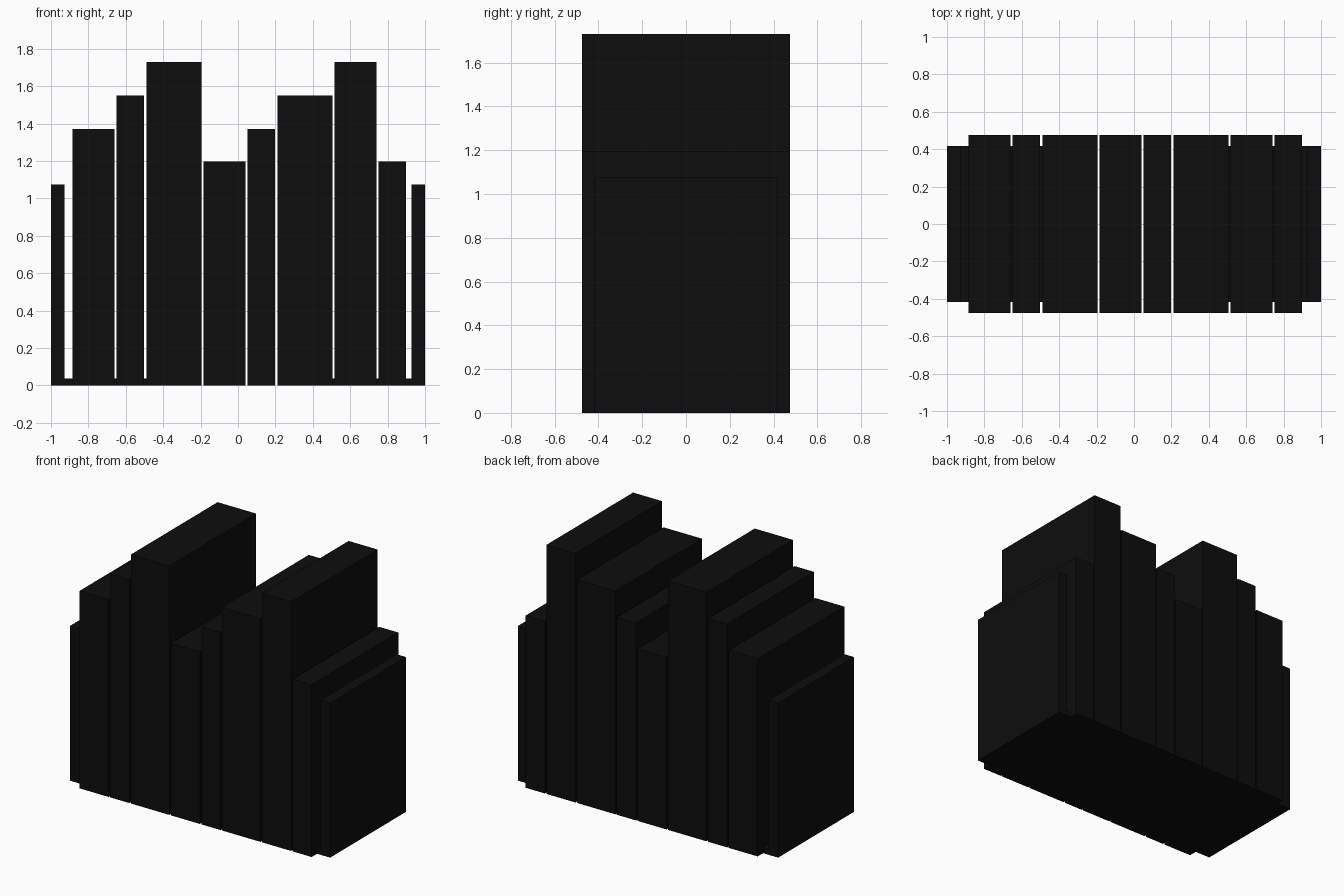
import bpy
import bmesh

if "Cube" in bpy.data.objects:
    bpy.data.objects.remove(bpy.data.objects["Cube"])

black = bpy.data.materials.new("matte black")
black.diffuse_color = (0.004, 0.004, 0.004, 1)
black.use_nodes = True
black.node_tree.nodes["Principled BSDF"].inputs["Base Color"].default_value = black.diffuse_color


def finish(name, bm):
    bmesh.ops.recalc_face_normals(bm, faces=bm.faces)
    mesh = bpy.data.meshes.new(name)
    bm.to_mesh(mesh)
    bm.free()
    mesh.materials.append(black)
    bpy.context.collection.objects.link(bpy.data.objects.new(name, mesh))


def extrude_profile(name, outline, half_depth):
    """Extrude an x-z outline along y, centred on y = 0."""
    bm = bmesh.new()
    face = bm.faces.new([bm.verts.new((x, -half_depth, z)) for x, z in outline])
    new = bmesh.ops.extrude_face_region(bm, geom=[face])["geom"]
    verts = [v for v in new if isinstance(v, bmesh.types.BMVert)]
    bmesh.ops.translate(bm, verts=verts, vec=(0, 2 * half_depth, 0))
    finish(name, bm)


# Bookends: upright plate with a thin foot running under the books
FOOT = 0.038
for side, name in ((-1, "left_bookend"), (1, "right_bookend")):
    outline = [(1, 0), (1, 1.075), (0.928, 1.075),
               (0.928, FOOT), (0.35, FOOT), (0.35, 0)]
    extrude_profile(name, [(side * x, z) for x, z in outline], 0.417)

# Row of books: (thickness, height), standing side by side with a small gap
GAP = 0.0115
books = [(0.223, 1.372), (0.148, 1.551), (0.295, 1.73), (0.223, 1.196),
         (0.148, 1.372), (0.295, 1.551), (0.223, 1.73), (0.148, 1.196)]
x = -0.884
for i, (width, height) in enumerate(books, 1):
    extrude_profile(f"book_{i}", [(x, 0), (x + width, 0),
                                  (x + width, height), (x, height)], 0.476)
    x += width + GAP
